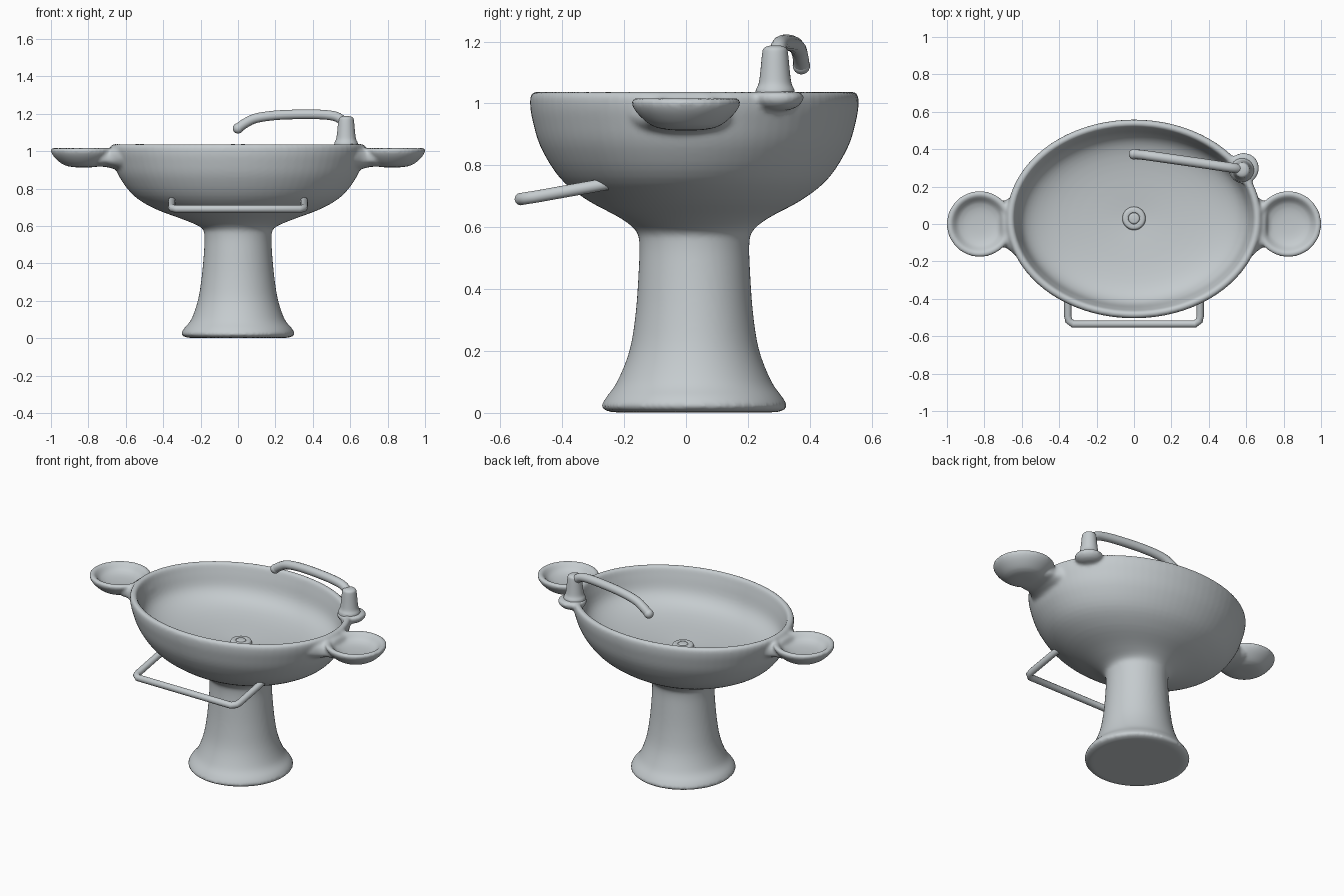
import bpy, bmesh, math
from mathutils import Vector

if "Cube" in bpy.data.objects:
    bpy.data.objects.remove(bpy.data.objects["Cube"])

ceramic = bpy.data.materials.new("grey ceramic")
ceramic.use_nodes = True
COLOUR = (0.56, 0.60, 0.62, 1)
ceramic.diffuse_color = COLOUR
ceramic.node_tree.nodes["Principled BSDF"].inputs["Base Color"].default_value = COLOUR


def spline(points, steps=4):
    """Smooth path that passes through every point."""
    pts = [Vector(p) for p in points]
    out = []
    for i in range(len(pts) - 1):
        a, b, c, d = pts[max(i - 1, 0)], pts[i], pts[i + 1], pts[min(i + 2, len(pts) - 1)]
        for s in range(steps):
            t = s / steps
            out.append(b + 0.5 * t * ((c - a) + t * ((2 * a - 5 * b + 4 * c - d)
                                                     + t * (3 * (b - c) + d - a))))
    return out + [pts[-1]]


def finish(obj, angle=50):
    obj.data.materials.append(ceramic)
    bpy.ops.object.select_all(action='DESELECT')
    obj.select_set(True)
    bpy.context.view_layer.objects.active = obj
    if obj.type == 'CURVE':
        bpy.ops.object.convert(target='MESH')
    bpy.ops.object.shade_smooth_by_angle(angle=math.radians(angle))
    return obj


def skin(name, rings):
    """Join rings of points into a closed surface."""
    bm = bmesh.new()
    loops = [[bm.verts.new(p) for p in ring] for ring in rings]
    n = len(loops[0])
    for lo, hi in zip(loops, loops[1:]):
        for i in range(n):
            j = (i + 1) % n
            bm.faces.new((lo[i], lo[j], hi[j], hi[i]))
    bm.faces.new(loops[0][::-1])
    bm.faces.new(loops[-1])
    bmesh.ops.recalc_face_normals(bm, faces=bm.faces)
    mesh = bpy.data.meshes.new(name)
    bm.to_mesh(mesh)
    bm.free()
    obj = bpy.data.objects.new(name, mesh)
    bpy.context.collection.objects.link(obj)
    return finish(obj)


def turned(name, centre, profile, sides=64):
    """Elliptical turning; profile rows are (x radius, y radius, height)."""
    turn = [2 * math.pi * i / sides for i in range(sides)]
    return skin(name, [[(centre[0] + r.x * math.cos(a), centre[1] + r.y * math.sin(a), r.z)
                        for a in turn] for r in spline(profile)])


def round_turned(name, centre, profile, sides=48):
    return turned(name, centre, [(r, r, z) for r, z in profile], sides)


def tube(name, path, radius):
    curve = bpy.data.curves.new(name, 'CURVE')
    curve.dimensions = '3D'
    curve.bevel_depth = radius
    curve.bevel_resolution = 5
    curve.use_fill_caps = True
    line = curve.splines.new('POLY')
    line.points.add(len(path) - 1)
    for point, p in zip(line.points, path):
        point.co = (*p, 1)
    obj = bpy.data.objects.new(name, curve)
    bpy.context.collection.objects.link(obj)
    return finish(obj)


# Pedestal and oval basin in one flowing outline, foot to rim to basin floor
basin = turned("basin_and_pedestal", (0, 0.027), [
    (0.27, 0.27, 0.002), (0.302, 0.3, 0.018), (0.29, 0.285, 0.05), (0.25, 0.25, 0.1),
    (0.215, 0.21, 0.2), (0.195, 0.19, 0.32), (0.182, 0.18, 0.46), (0.18, 0.178, 0.55),
    (0.195, 0.19, 0.59), (0.28, 0.24, 0.63), (0.44, 0.35, 0.69), (0.555, 0.435, 0.76),
    (0.633, 0.497, 0.86), (0.668, 0.524, 0.95), (0.68, 0.531, 1.0), (0.678, 0.528, 1.028),
    (0.66, 0.511, 1.04), (0.642, 0.494, 1.028), (0.626, 0.478, 0.98), (0.59, 0.45, 0.89),
    (0.50, 0.39, 0.835), (0.35, 0.27, 0.803), (0.1, 0.08, 0.783), (0.01, 0.01, 0.78)], 80)
pottery = [basin]

# Side cups with flared necks
for side, label in ((1, "left"), (-1, "right")):
    pottery.append(round_turned(label + "_cup", (side * 0.825, 0), [
        (0.005, 0.913), (0.06, 0.915), (0.11, 0.928), (0.155, 0.965), (0.176, 0.998),
        (0.172, 1.014), (0.155, 1.018), (0.135, 1.0), (0.115, 0.98), (0.07, 0.966),
        (0.005, 0.962)]))
    rings = []
    # (x, half width, middle height, half height, lean below the middle, bow along the width)
    for x, w, zc, h, lean, bow in ((0.655, 0.18, 0.963, 0.072, -0.5, -1),
                                   (0.67, 0.145, 0.967, 0.06, 0, -0.5),
                                   (0.688, 0.125, 0.966, 0.05, 0.4, 0),
                                   (0.705, 0.125, 0.963, 0.046, 1, 0.8)):
        ring = []
        for i in range(32):
            a = 2 * math.pi * i / 32
            y = w * math.cos(a)
            dz = h * math.copysign(abs(math.sin(a)) ** 0.7, math.sin(a))
            ring.append((side * (x - lean * min(dz, 0) + bow * y * y), y, zc + dz))
        rings.append(ring)
    pottery.append(skin(label + "_cup_neck", rings))

# Tap shelf on the rim
pottery.append(round_turned("tap_shelf", (0.586, 0.298), [
    (0.01, 0.975), (0.05, 0.983), (0.074, 1.0), (0.083, 1.018), (0.078, 1.032),
    (0.06, 1.038), (0.005, 1.039)]))

# Melt the pottery together so the joints are rounded
bpy.ops.object.select_all(action='DESELECT')
for part in pottery:
    part.select_set(True)
bpy.context.view_layer.objects.active = basin
bpy.ops.object.join()
remesh = basin.modifiers.new("merge", 'REMESH')
remesh.mode = 'VOXEL'
remesh.voxel_size = 0.01
remesh.use_smooth_shade = True
soften = basin.modifiers.new("soften", 'SMOOTH')
soften.factor = 0.5
soften.iterations = 5

# Drain: domed plug with a groove
round_turned("drain", (0, 0.03), [
    (0.062, 0.77), (0.062, 0.79), (0.055, 0.803), (0.035, 0.805), (0.03, 0.8),
    (0.024, 0.806), (0.002, 0.808)], 32)

# Tap body and spout
round_turned("tap_body", (0.578, 0.288), [
    (0.064, 1.03), (0.062, 1.045), (0.053, 1.065), (0.048, 1.1), (0.042, 1.16),
    (0.037, 1.178), (0.022, 1.186), (0.003, 1.188)], 32)
spout_path = spline([(0.57, 0.293, 1.15), (0.535, 0.299, 1.18), (0.48, 0.307, 1.193),
                     (0.38, 0.322, 1.197), (0.22, 0.345, 1.193), (0.1, 0.362, 1.177),
                     (0.04, 0.37, 1.15), (0.0, 0.373, 1.122)], 6)
tube("tap_spout", spout_path, 0.026)
bpy.ops.mesh.primitive_uv_sphere_add(segments=24, ring_count=12, radius=0.028,
                                     location=spout_path[-1])
bpy.context.object.name = "spout_tip"
finish(bpy.context.object)

# Towel rail under the front of the basin
half = [(0.35, -0.23, 0.745), (0.354, -0.3, 0.732), (0.354, -0.49, 0.698),
        (0.349, -0.517, 0.694), (0.325, -0.535, 0.691)]
tube("towel_rail", half + [(-x, y, z) for x, y, z in reversed(half)], 0.02)
